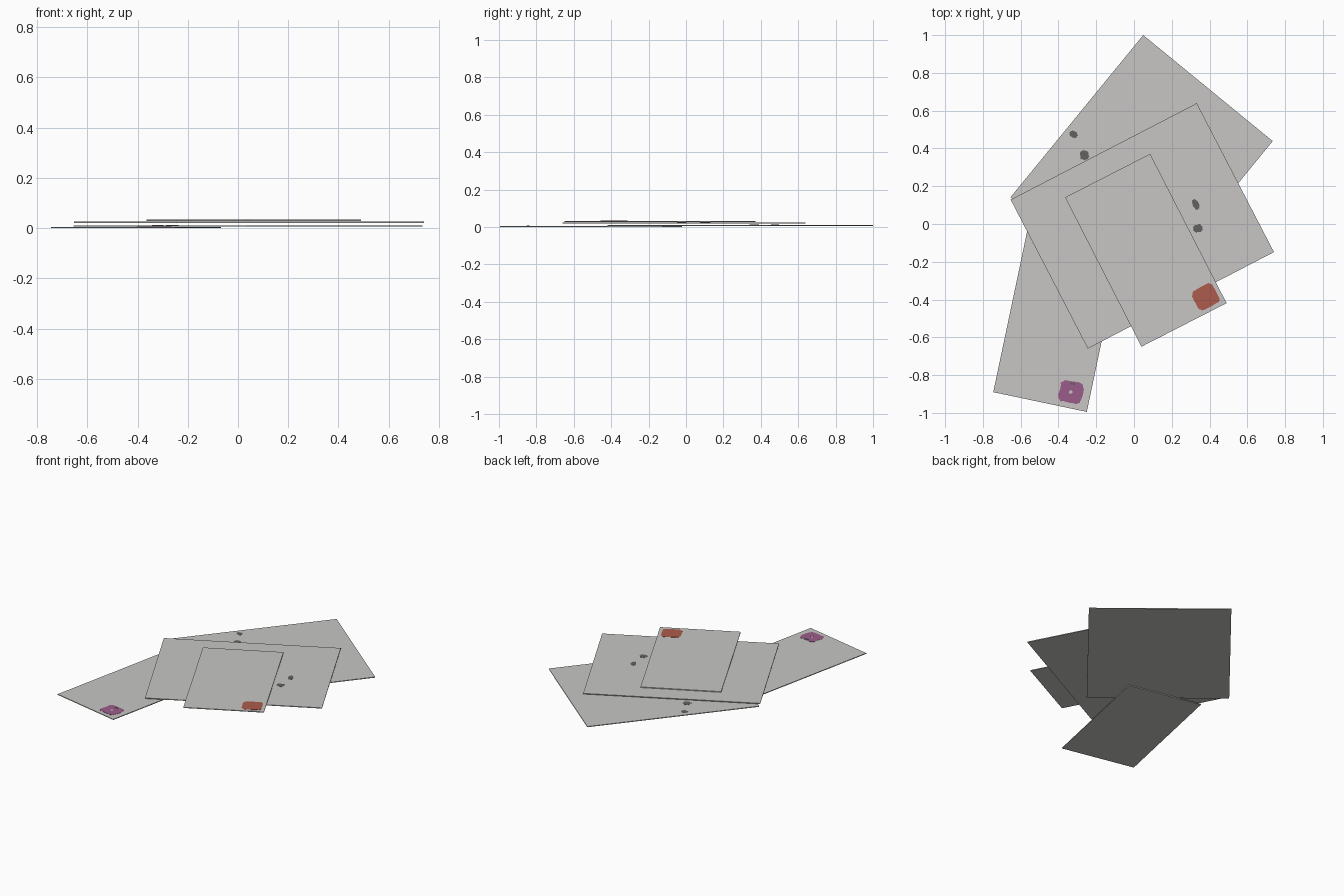
import bpy, bmesh, math, random
from mathutils import Matrix, Vector

random.seed(4)
cube = bpy.data.objects.get("Cube")
if cube:
    bpy.data.objects.remove(cube)


def material(name, rgb):
    m = bpy.data.materials.new(name)
    m.use_nodes = True
    m.diffuse_color = (*rgb, 1)
    m.node_tree.nodes["Principled BSDF"].inputs["Base Color"].default_value = (*rgb, 1)
    return m


paper = material("pale grey paper", (0.57, 0.565, 0.55))
red = material("red ink", (0.42, 0.107, 0.074))
purple = material("purple ink", (0.33, 0.107, 0.254))
dark = material("dark grey ink", (0.12, 0.12, 0.115))

THICK = 0.005
INK = 0.001


def finish(name, bm, mat):
    bmesh.ops.recalc_face_normals(bm, faces=bm.faces)
    mesh = bpy.data.meshes.new(name)
    bm.to_mesh(mesh)
    bm.free()
    mesh.materials.append(mat)
    ob = bpy.data.objects.new(name, mesh)
    bpy.context.collection.objects.link(ob)
    return ob


def placed(x, y, z, degrees):
    return Matrix.Translation((x, y, z)) @ Matrix.Rotation(math.radians(degrees), 4, "Z")


def sheet(name, x, y, length, width, degrees, z):
    """Thin rectangular sheet resting at height z."""
    bm = bmesh.new()
    size = Matrix.Diagonal((length, width, THICK, 1))
    bmesh.ops.create_cube(bm, size=1, matrix=placed(x, y, z + THICK / 2, degrees) @ size)
    return finish(name, bm, paper)


def mark(name, x, y, w, h, degrees, z, mat, hole=0, square=0.5, rough=0.05):
    """Ragged rounded ink mark on top of a sheet, optionally with a gap in it."""
    bm = bmesh.new()
    place = placed(x, y, z + THICK, degrees)
    n = 32
    outer, inner = [], []
    for i in range(n):
        a = math.tau * i / n
        c, s = math.cos(a), math.sin(a)
        r = 1 + random.uniform(-rough, rough)
        p = Vector((math.copysign(abs(c) ** square, c) * w / 2 * r,
                    math.copysign(abs(s) ** square, s) * h / 2 * r, 0))
        outer.append(bm.verts.new(place @ p))
        if hole:
            inner.append(bm.verts.new(place @ (p * hole)))
    if hole:
        for i in range(n):
            j = (i + 1) % n
            bm.faces.new((outer[i], outer[j], inner[j], inner[i]))
    else:
        bm.faces.new(outer)
    top = bmesh.ops.extrude_face_region(bm, geom=bm.faces[:])["geom"]
    bmesh.ops.translate(bm, vec=(0, 0, INK),
                        verts=[v for v in top if isinstance(v, bmesh.types.BMVert)])
    return finish(name, bm, mat)


# Stacked sheets: two small, two large
LOW, BACK, MID, TOP = 0.0, 0.006, 0.02, 0.028
sheet("bottom_small_sheet", -0.406, -0.508, 0.888, 0.506, 78.1, LOW)
sheet("back_large_sheet", 0.04, 0.29, 1.11, 0.886, 50.7, BACK)
sheet("middle_large_sheet", 0.044, -0.01, 1.11, 0.888, 27.4, MID)
sheet("top_small_sheet", 0.0625, -0.139, 0.888, 0.506, 117.1, TOP)

# Corner stamps on the small sheets
mark("red_stamp", 0.38, -0.385, 0.125, 0.115, 27.1, TOP, red, square=0.35, rough=0.04)
mark("purple_stamp", -0.335, -0.89, 0.125, 0.115, -11.9, LOW, purple, hole=0.14,
     square=0.45, rough=0.07)
mark("purple_stamp_speck", -0.325, -0.845, 0.03, 0.01, -11.9, LOW + INK, dark)

# Pairs of small ink spots on the large sheets
mark("back_spot_outer", -0.32, 0.475, 0.045, 0.036, -35, BACK, dark, square=0.9, rough=0.12)
mark("back_spot_inner", -0.262, 0.365, 0.048, 0.048, 0, BACK, dark, square=0.8, rough=0.12)
mark("middle_spot_outer", 0.327, 0.103, 0.056, 0.032, 115, MID, dark, square=0.9, rough=0.12)
mark("middle_spot_inner", 0.338, -0.023, 0.05, 0.042, 10, MID, dark, square=0.8, rough=0.12)
